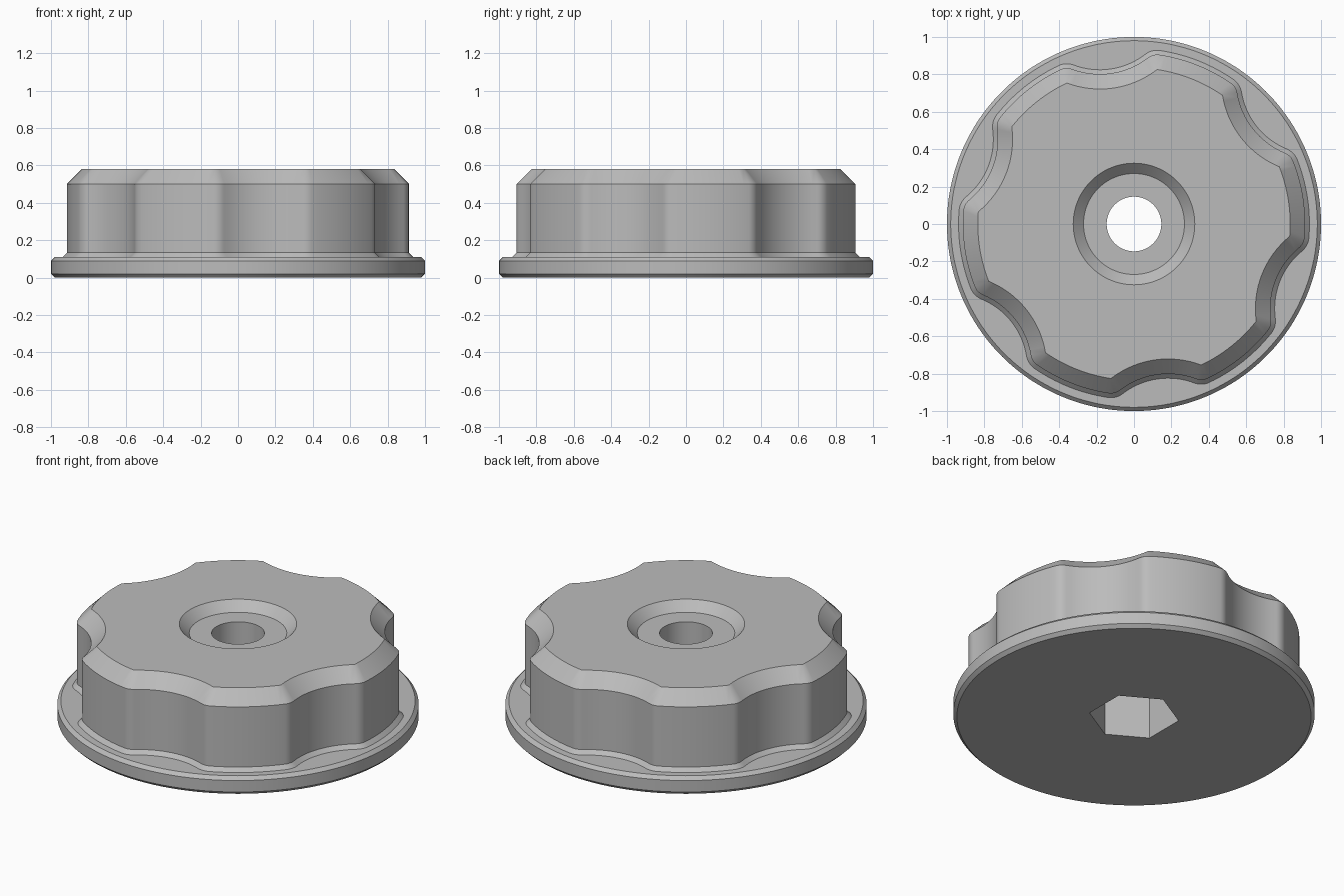
import bpy, bmesh
from math import sin, cos, acos, atan2, pi, radians

cube = bpy.data.objects.get("Cube")
if cube:
    bpy.data.objects.remove(cube, do_unlink=True)

LOBES = 6
TOP_R = 0.835        # lobe radius of the top face
SCOOP_R = 0.5        # finger scoop radius on the top face
SCOOP_X = 1.235      # scoop centre distance from the axis
PHASE = radians(38.5)

grey = bpy.data.materials.new("light_grey")
grey.use_nodes = True
grey.diffuse_color = (0.5, 0.5, 0.5, 1)
grey.node_tree.nodes["Principled BSDF"].inputs["Base Color"].default_value = (0.5, 0.5, 0.5, 1)


def arc(cx, cy, r, start, end, steps):
    """Arc points, leaving out the last one."""
    angles = [start + (end - start) * i / steps for i in range(steps)]
    return [(cx + r * cos(a), cy + r * sin(a)) for a in angles]


def scalloped(d):
    """Outline of the grip, grown outward by d with rounded corners."""
    beta = acos((TOP_R**2 + SCOOP_X**2 - SCOOP_R**2) / (2 * TOP_R * SCOOP_X))
    cx, cy = TOP_R * cos(beta), TOP_R * sin(beta)
    gamma = atan2(cy, SCOOP_X - cx)
    sector = arc(cx, -cy, d, -beta, gamma, 6)
    sector += arc(SCOOP_X, 0, SCOOP_R - d, pi + gamma, pi - gamma, 16)
    sector += arc(cx, cy, d, -gamma, beta, 6)
    sector += arc(0, 0, TOP_R + d, beta, 2 * pi / LOBES - beta, 14)
    points = []
    for k in range(LOBES):
        a = PHASE + k * 2 * pi / LOBES
        points += [(x * cos(a) - y * sin(a), x * sin(a) + y * cos(a)) for x, y in sector]
    return points


def circle(r):
    """Circle whose points line up with the grip outline."""
    return [(r * cos(atan2(y, x)), r * sin(atan2(y, x))) for x, y in scalloped(0.1)]


def loft(name, rings):
    """Closed solid through rings of (outline, height)."""
    bm = bmesh.new()
    loops = [[bm.verts.new((x, y, z)) for x, y in pts] for pts, z in rings]
    n = len(loops[0])
    for low, high in zip(loops, loops[1:]):
        for i in range(n):
            j = (i + 1) % n
            bm.faces.new((low[i], low[j], high[j], high[i]))
    bm.faces.new(loops[0][::-1])
    bm.faces.new(loops[-1])
    bmesh.ops.remove_doubles(bm, verts=bm.verts, dist=1e-5)
    bmesh.ops.recalc_face_normals(bm, faces=bm.faces)
    mesh = bpy.data.meshes.new(name)
    bm.to_mesh(mesh)
    bm.free()
    mesh.materials.append(grey)
    obj = bpy.data.objects.new(name, mesh)
    bpy.context.collection.objects.link(obj)
    return obj


def polygon(r, sides, turn=0.0):
    return arc(0, 0, r, turn, turn + 2 * pi, sides)


# Knob body: bevelled flange, scalloped grip, chamfered top
knob = loft("knob", [
    (circle(0.98), 0.0),
    (circle(1.0), 0.02),
    (circle(1.0), 0.09),
    (circle(0.98), 0.11),
    (scalloped(0.103), 0.11),
    (scalloped(0.08), 0.133),
    (scalloped(0.08), 0.5),
    (scalloped(0.0), 0.58),
])

# Through hole with a wide countersunk recess
hole = loft("hole_cutter", [
    (polygon(0.146, 96), -0.1),
    (polygon(0.146, 96), 0.525),
    (polygon(0.27, 96), 0.525),
    (polygon(0.425, 96), 0.68),
])

# Hexagonal nut pocket in the underside
pocket = loft("pocket_cutter", [
    (polygon(0.25, 6, radians(30)), -0.1),
    (polygon(0.25, 6, radians(30)), 0.35),
])

bpy.context.view_layer.objects.active = knob
for cutter in (hole, pocket):
    cutter.hide_render = True
    mod = knob.modifiers.new(cutter.name, "BOOLEAN")
    mod.operation = "DIFFERENCE"
    mod.solver = "EXACT"
    mod.object = cutter
    bpy.ops.object.modifier_apply(modifier=mod.name)
    bpy.data.objects.remove(cutter, do_unlink=True)

# Smooth curved walls, crisp chamfer edges
bpy.ops.object.select_all(action="DESELECT")
knob.select_set(True)
bpy.ops.object.shade_smooth_by_angle(angle=radians(30))
